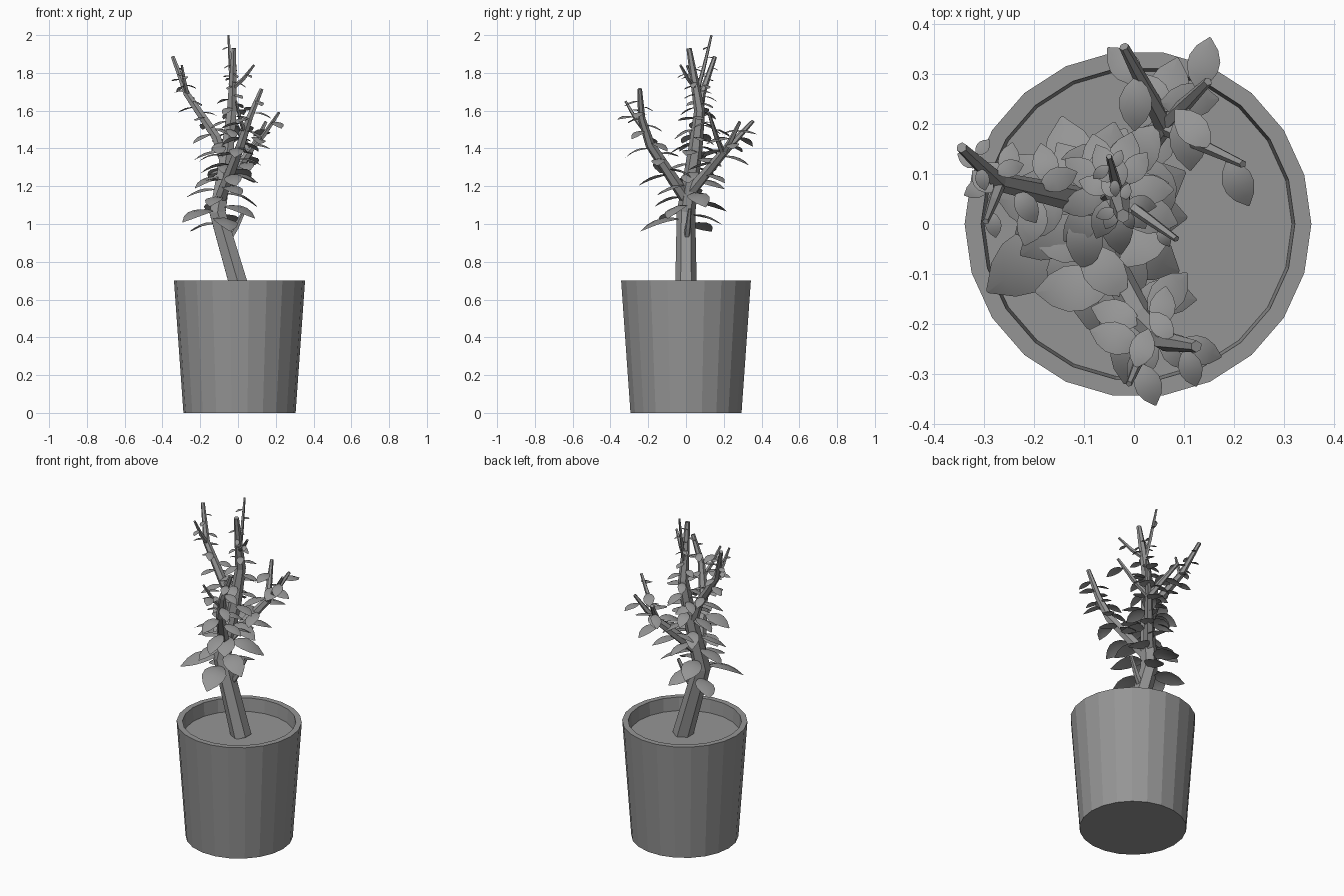
import bpy, bmesh, math, random
from mathutils import Vector, Matrix

if "Cube" in bpy.data.objects:
    bpy.data.objects.remove(bpy.data.objects["Cube"])

random.seed(4)
CX = 0.008   # pot centre in x
GREY = bpy.data.materials.new("dark_grey")
GREY.diffuse_color = (0.3, 0.3, 0.3, 1)
GREY.use_nodes = True
GREY.node_tree.nodes["Principled BSDF"].inputs["Base Color"].default_value = GREY.diffuse_color


def finish(name, bm, smooth=False):
    me = bpy.data.meshes.new(name)
    bm.to_mesh(me)
    bm.free()
    me.materials.append(GREY)
    for p in me.polygons:
        p.use_smooth = smooth
    ob = bpy.data.objects.new(name, me)
    bpy.context.collection.objects.link(ob)
    return ob


def skin(bm, rings):
    """Bridge equal-length rings of vertices and cap both ends."""
    n = len(rings[0])
    for a, b in zip(rings, rings[1:]):
        for i in range(n):
            j = (i + 1) % n
            bm.faces.new((a[i], a[j], b[j], b[i]))
    bm.faces.new(rings[0][::-1])
    bm.faces.new(rings[-1])


def circle(n, turn=0.0):
    return [(math.cos(2 * math.pi * (i + turn) / n), math.sin(2 * math.pi * (i + turn) / n))
            for i in range(n)]


def lathe(name, profile, sides):
    bm = bmesh.new()
    skin(bm, [[bm.verts.new((CX + r * c, r * s, z)) for c, s in circle(sides)]
              for r, z in profile])
    return finish(name, bm)


def along(path, f):
    """Point at fraction f of a path's length."""
    lens = [(b - a).length for a, b in zip(path, path[1:])]
    d = f * sum(lens)
    k = 0
    while k < len(lens) - 1 and d > lens[k]:
        d -= lens[k]
        k += 1
    return path[k].lerp(path[k + 1], d / lens[k])


def leaf(bm, base, azimuth, length):
    """Arched oval leaf pointing outwards and drooping at the tip."""
    rot = Matrix.Rotation(azimuth, 3, 'Z')
    rise, droop = random.uniform(0.15, 0.4), random.uniform(0.45, 0.7)
    roll = random.uniform(-0.25, 0.25)
    rows = []
    for k in range(6):
        t = k / 5
        w = 0.015 + 0.29 * math.sin(math.pi * t) ** 0.8 if 0 < k < 5 else 0.015
        rows.append([bm.verts.new(base + length * (rot @ Vector(
            (t, s * w, rise * t - droop * t * t - 0.2 * w * abs(s) + roll * s * w))))
            for s in (-1, 0, 1)])
    for a, b in zip(rows, rows[1:]):
        for i in (0, 1):
            bm.faces.new((a[i], b[i], b[i + 1], a[i + 1]))


def branch(name, points, r0, r1, leaf_start=0.2, spacing=0.034, turn=2.6):
    """Tapered tube along the points, then a golden-angle spiral of leaves."""
    path = [Vector(p) for p in points]
    total = sum((b - a).length for a, b in zip(path, path[1:]))
    sides = 6 if r0 > 0.02 else 5

    def radius(f):
        return r0 + (r1 - r0) * f ** 1.5

    bm = bmesh.new()
    rings, done = [], 0
    for k, p in enumerate(path):
        done += (p - path[k - 1]).length if k else 0
        t = (path[min(k + 1, len(path) - 1)] - path[max(k - 1, 0)]).normalized()
        u = Vector((0, 1, 0)).cross(t).normalized()
        v = t.cross(u)
        rings.append([bm.verts.new(p + radius(done / total) * (c * u + s * v))
                      for c, s in circle(sides, 0.5)])
    skin(bm, rings)
    finish(name, bm)

    count = int(total * (0.95 - leaf_start) / spacing)
    if count > 0:
        bm = bmesh.new()
        for i in range(count):
            f = leaf_start + (0.95 - leaf_start) * i / count
            p = along(path, f)
            az = i * 2.4 + random.uniform(-0.3, 0.3) + turn
            base = p + 0.6 * radius(f) * Vector((math.cos(az), math.sin(az), 0))
            size = max(0.04, 0.2 - 0.2 * (p.z - 1.03))   # smaller higher up
            leaf(bm, base, az, size * random.uniform(0.85, 1.1))
        finish(name + "_leaves", bm, True)
    return path


def twig(name, parent, f, end, r0=0.013, leaf_start=0.3):
    """Slightly bowed side shoot from a parent branch."""
    a, b = along(parent, f), Vector(end)
    mid = a.lerp(b, 0.5) - Vector((0, 0, 0.012))
    branch(name, [a, mid, b], r0, r0 * 0.5, leaf_start, 0.042)


# pot with a recessed soil disc (the last ring is capped as the soil)
lathe("pot", [(0.297, 0), (0.347, 0.70), (0.314, 0.70), (0.308, 0.62)], 22)

# trunk and main branches
trunk = branch("trunk", [(.022, 0, .615), (-.108, 0, 1.06), (-.055, .05, 1.4),
                         (-.033, .072, 1.6), (-.022, .016, 1.93)], .058, .014, .3, .023)
left = branch("left_branch", [along(trunk, .54), (-.115, .05, 1.46), (-.272, .085, 1.69),
                              (-.345, .153, 1.885)], .029, .011, .1)
front = branch("front_branch", [along(trunk, .39), (.015, -.19, 1.42), (.06, -.235, 1.56),
                                (.125, -.245, 1.715)], .035, .012)
back = branch("back_branch", [along(trunk, .42), (.06, .2, 1.38), (-.02, .355, 1.545)],
              .033, .01, .25, .045, 0.5)

# twigs
twig("top_twig", trunk, .82, (-.05, .135, 2.0), .012)
twig("upper_twig", trunk, .84, (.085, -.03, 1.84))
twig("left_twig", left, .65, (-.297, .005, 1.84))
twig("front_twig", front, .64, (-.01, -.32, 1.65))
twig("back_twig", back, .54, (.148, .285, 1.54), .018)
twig("back_right_twig", back, .56, (.218, .12, 1.59), .016, .6)
twig("low_twig", trunk, .22, (.038, .02, 1.08), .019, 1)
